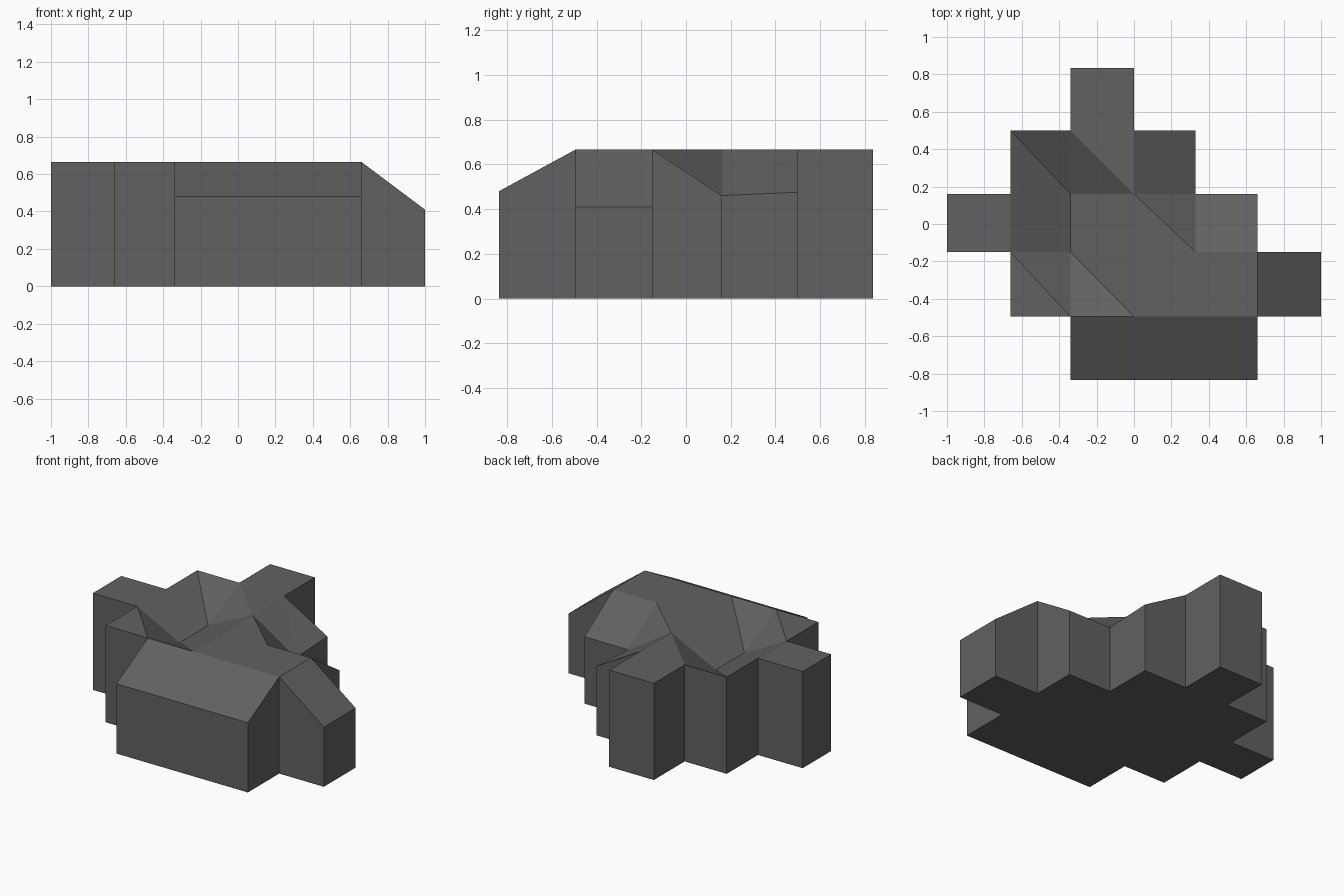
import bpy, bmesh

if "Cube" in bpy.data.objects:
    bpy.data.objects.remove(bpy.data.objects["Cube"])

# Plan grid lines of the building
XS = [-1.0, -0.66, -0.34, 0.0, 0.33, 0.66, 1.0]
YS = [-0.835, -0.495, -0.15, 0.16, 0.50, 0.835]

# Occupied columns (first, last) for each row, front to back
ROWS = [(2, 4), (1, 5), (0, 4), (1, 3), (2, 2)]

# Roof height: level ridges everywhere except the lowered eaves and valley
RIDGE = 0.665
LOW = {(4, 3): 0.46, (5, 3): 0.46, (4, 4): 0.475,   # rear right eaves
       (2, 2): 0.50, (2, 3): 0.50}                  # valley in the middle


def roof_height(i, j):
    if j == 0:
        return 0.48          # front eaves
    if i == 6:
        return 0.41          # right eaves
    return LOW.get((i, j), RIDGE)


# Floor plan, each cell split along the same diagonal
bm = bmesh.new()
grid = {}


def vert(i, j):
    if (i, j) not in grid:
        grid[i, j] = bm.verts.new((XS[i], YS[j], 0))
    return grid[i, j]


for j, (first, last) in enumerate(ROWS):
    for i in range(first, last + 1):
        a, b = vert(i, j), vert(i + 1, j)
        c, d = vert(i + 1, j + 1), vert(i, j + 1)
        bm.faces.new((a, b, d))
        bm.faces.new((b, c, d))

# Raise walls and roof from the plan
index_of = {(round(v.co.x, 4), round(v.co.y, 4)): k for k, v in grid.items()}
res = bmesh.ops.extrude_face_region(bm, geom=bm.faces[:], use_keep_orig=True)
for v in res["geom"]:
    if isinstance(v, bmesh.types.BMVert):
        v.co.z = roof_height(*index_of[round(v.co.x, 4), round(v.co.y, 4)])
bmesh.ops.recalc_face_normals(bm, faces=bm.faces[:])

mesh = bpy.data.meshes.new("building")
bm.to_mesh(mesh)
bm.free()

# Single dark grey colour
grey = bpy.data.materials.new("dark grey")
grey.diffuse_color = (0.12, 0.12, 0.12, 1)
grey.use_nodes = True
grey.node_tree.nodes["Principled BSDF"].inputs["Base Color"].default_value = grey.diffuse_color
mesh.materials.append(grey)
obj = bpy.data.objects.new("building", mesh)
bpy.context.collection.objects.link(obj)
